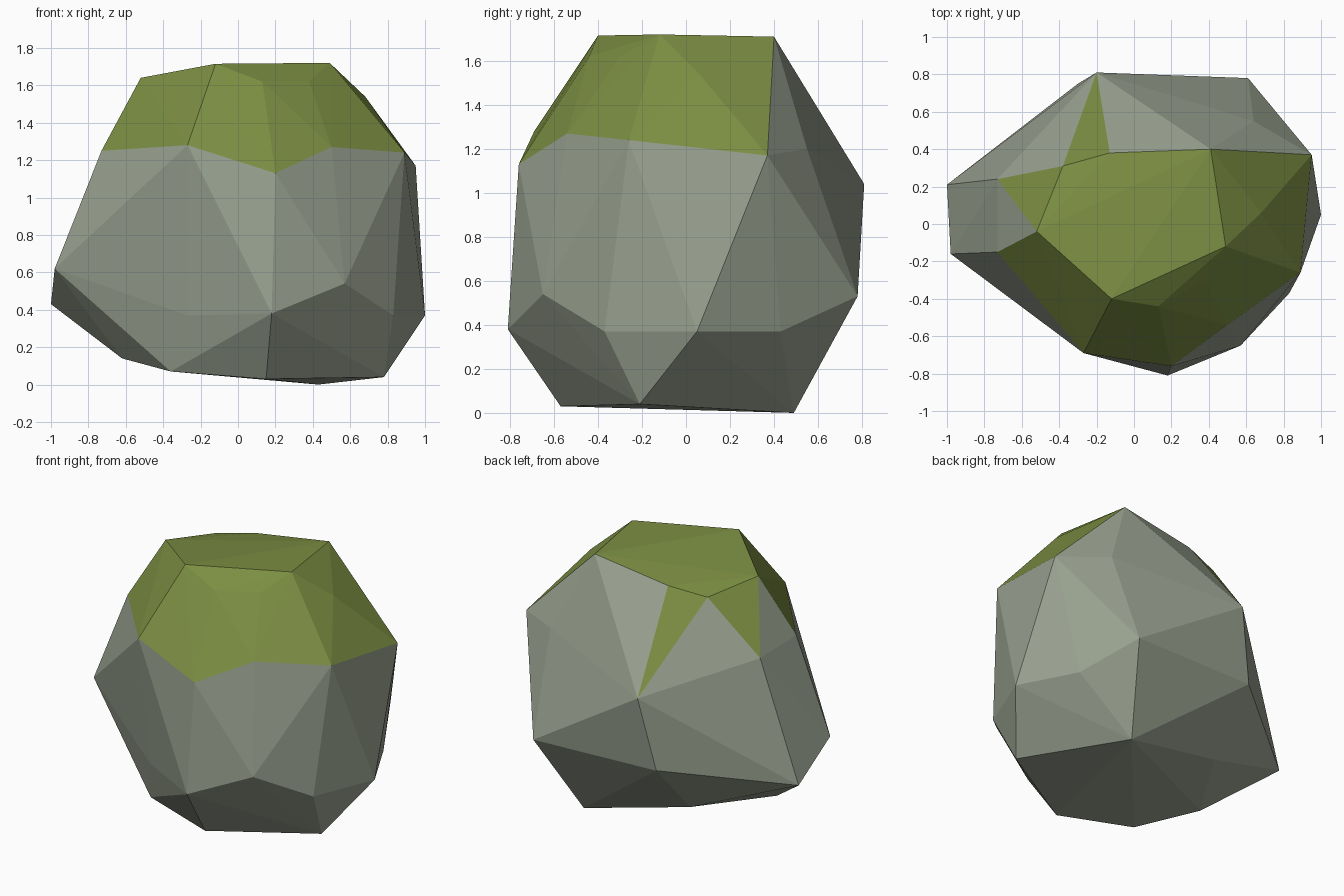
import bpy, bmesh

if "Cube" in bpy.data.objects:
    bpy.data.objects.remove(bpy.data.objects["Cube"])

# Corner points of the boulder, ring by ring (x, y, z)
base = [(.15, -.57, .03), (.43, .49, 0), (.78, -.21, .04), (-.36, -.43, .07),
        (-.62, -.10, .14), (-.31, .40, .17)]
lower = [(-1, .21, .43), (-.98, -.16, .62), (-.27, -.56, .37), (.18, -.81, .38),
         (.57, -.65, .54), (.83, -.37, .37), (1, .05, .37), (.80, .43, .37),
         (.61, .78, .53), (-.30, .75, .55)]
upper = [(-.20, .81, 1.04), (-.73, .24, 1.24), (-.73, -.15, 1.25), (-.27, -.69, 1.28),
         (.20, -.76, 1.13), (.50, -.54, 1.27), (.89, -.26, 1.24), (.95, .37, 1.17),
         (.64, .55, 1.20)]
crown = [(-.52, -.04, 1.64), (-.12, -.40, 1.715), (.13, -.44, 1.62), (.38, -.30, 1.62),
         (.49, -.12, 1.72), (.68, .06, 1.54), (.41, .40, 1.71), (-.13, .38, 1.63),
         (-.38, .31, 1.59)]

# Faceted boulder as the hull of those corners
bm = bmesh.new()
for p in base + lower + upper + crown:
    bm.verts.new(p)
hull = bmesh.ops.convex_hull(bm, input=bm.verts[:])
loose = {g for g in hull["geom_interior"] + hull["geom_unused"]
         if isinstance(g, bmesh.types.BMVert)}
bmesh.ops.delete(bm, geom=list(loose), context='VERTS')
bmesh.ops.recalc_face_normals(bm, faces=bm.faces[:])

# Moss cap: high faces, leaving the steep back and left bare, plus one tongue down the back
for f in bm.faces:
    c = f.calc_center_median()
    cap = min(v.co.z for v in f.verts) > 1.1 and c.x > -.6 and c.y < .42
    tongue = c.z > 1.35 and c.y > .4 and -.33 < c.x < -.15
    f.material_index = int(cap or tongue)
    f.smooth = False

mesh = bpy.data.meshes.new("boulder")
bm.to_mesh(mesh)
bm.free()
for name, col in (("grey stone", (.32, .36, .28, 1)), ("green moss", (.20, .27, .055, 1))):
    mat = bpy.data.materials.new(name)
    mat.diffuse_color = col
    mat.use_nodes = True
    mat.node_tree.nodes["Principled BSDF"].inputs["Base Color"].default_value = mat.diffuse_color
    mesh.materials.append(mat)
bpy.context.collection.objects.link(bpy.data.objects.new("boulder", mesh))
